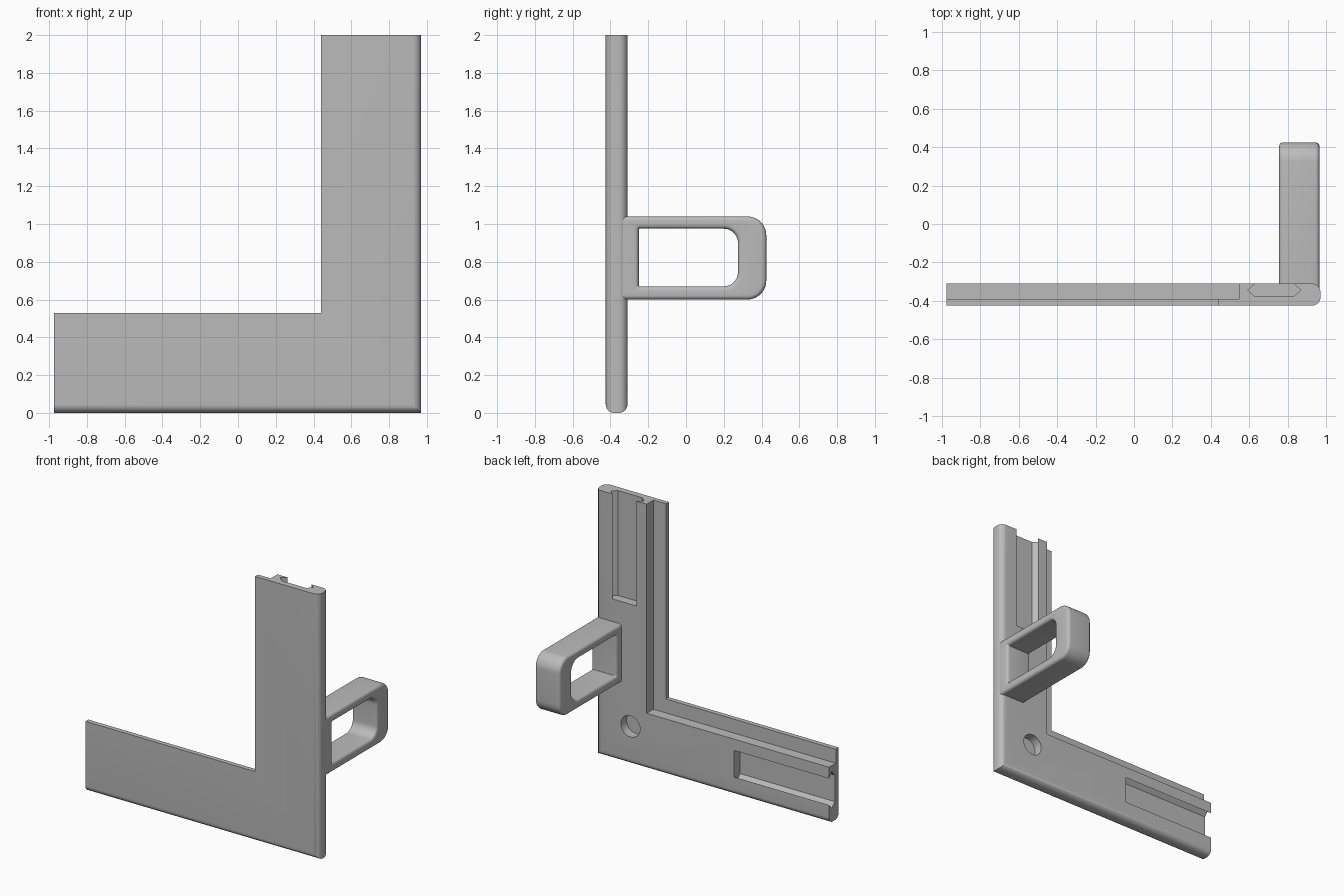
import bpy, bmesh, math
from mathutils import Vector

cube = bpy.data.objects.get("Cube")
if cube:
    bpy.data.objects.remove(cube, do_unlink=True)

grey = bpy.data.materials.new("light grey")
grey.use_nodes = True
grey.diffuse_color = (0.5, 0.5, 0.5, 1)
grey.node_tree.nodes["Principled BSDF"].inputs["Base Color"].default_value = (0.5, 0.5, 0.5, 1)

LEFT, RIGHT, TOP = -0.975, 0.97, 2.0
FRONT, BACK = -0.425, -0.31
LIP = 0.53        # arm width at the front
BODY = 0.425      # arm width behind the lip
LIP_BACK = -0.39
FLOOR = -0.378    # bottom of slots and hole


def finish(name, bm):
    bmesh.ops.recalc_face_normals(bm, faces=bm.faces[:])
    mesh = bpy.data.meshes.new(name)
    bm.to_mesh(mesh)
    bm.free()
    mesh.materials.append(grey)
    obj = bpy.data.objects.new(name, mesh)
    bpy.context.collection.objects.link(obj)
    return obj


def prism(points, direction):
    """Closed solid made by extruding a polygon."""
    bm = bmesh.new()
    face = bm.faces.new([bm.verts.new(p) for p in points])
    new = bmesh.ops.extrude_face_region(bm, geom=[face])["geom"]
    verts = [g for g in new if isinstance(g, bmesh.types.BMVert)]
    bmesh.ops.translate(bm, verts=verts, vec=Vector(direction))
    bmesh.ops.recalc_face_normals(bm, faces=bm.faces[:])
    return bm


def smooth(obj):
    bpy.ops.object.select_all(action="DESELECT")
    obj.select_set(True)
    bpy.context.view_layer.objects.active = obj
    bpy.ops.object.shade_smooth_by_angle(angle=math.radians(30))


def cut(obj, cutter):
    mod = obj.modifiers.new("cut", "BOOLEAN")
    mod.operation, mod.solver, mod.object = "DIFFERENCE", "EXACT", cutter
    cutter.hide_render = True
    bpy.context.view_layer.objects.active = obj
    bpy.ops.object.modifier_apply(modifier=mod.name)
    bpy.data.objects.remove(cutter, do_unlink=True)


# L-shaped plate, with its two outer edges rounded front and back
inner = RIGHT - LIP
outline = [(LEFT, 0), (RIGHT, 0), (RIGHT, TOP), (inner, TOP), (inner, LIP), (LEFT, LIP)]
bm = prism([(x, FRONT, z) for x, z in outline], (0, BACK - FRONT, 0))


def on_outer_edge(e):
    a, b = (v.co for v in e.verts)
    along_y = abs(a.y - b.y) > 0.01
    return not along_y and (max(a.z, b.z) < 0.001 or min(a.x, b.x) > RIGHT - 0.001)


bmesh.ops.bevel(bm, geom=[e for e in bm.edges if on_outer_edge(e)], offset=0.045,
                offset_type="OFFSET", segments=8, profile=0.5, affect="EDGES")
plate = finish("corner_plate", bm)

# Step behind the thin inner lip
x = RIGHT - BODY
step = [(-2, LIP_BACK, BODY), (x, LIP_BACK, BODY), (x, LIP_BACK, 3), (-2, LIP_BACK, 3)]
cut(plate, finish("step_cutter", prism(step, (0, 0.3, 0))))

# Undercut slots running in from the end of each arm
SLOT_LENGTH, SLOT_CENTRE = 0.79, 0.24
section = [(-0.1, FLOOR), (0.1, FLOOR), (0.138, -0.344), (0.1, BACK),
           (0.1, -0.2), (-0.1, -0.2), (-0.1, BACK), (-0.138, -0.344)]
upright = [(RIGHT - SLOT_CENTRE + s, y, TOP - SLOT_LENGTH) for s, y in section]
level = [(LEFT + SLOT_LENGTH, y, SLOT_CENTRE + s) for s, y in section]
cut(plate, finish("upright_slot_cutter", prism(upright, (0, 0, 1))))
cut(plate, finish("level_slot_cutter", prism(level, (-1, 0, 0))))

# Round blind hole near the corner
ring = [2 * math.pi * i / 40 for i in range(40)]
hole = [(0.68 + 0.08 * math.cos(a), FLOOR, 0.29 + 0.08 * math.sin(a)) for a in ring]
cut(plate, finish("hole_cutter", prism(hole, (0, 0.3, 0))))
smooth(plate)


# Loop handle: a rounded section swept around a rounded rectangle
def rounded_loop(y0, y1, z0, z1, near, far, grow):
    y0, z0, y1, z1 = y0 - grow, z0 - grow, y1 + grow, z1 + grow
    near, far = near + grow, far + grow
    corners = [(y1 - far, z1 - far, far, 0), (y0 + near, z1 - near, near, 1),
               (y0 + near, z0 + near, near, 2), (y1 - far, z0 + far, far, 3)]
    for cy, cz, r, quarter in corners:
        for i in range(11):
            a = (quarter + i / 10) * math.pi / 2
            yield cy + r * math.cos(a), cz + r * math.sin(a)


X0, X1, EDGE = 0.755, 0.965, 0.022
arc = [i * math.pi / 10 for i in range(6)]
half = [(X0 + EDGE * (1 - math.sin(a)), EDGE * (1 - math.cos(a))) for a in arc]
half.reverse()
half = [(X0 + EDGE * (1 - math.cos(a)), EDGE * (1 - math.sin(a))) for a in arc]
across = half + [(X0 + X1 - x, d) for x, d in reversed(half)]

bm = bmesh.new()
loops = []
for x, d in across:
    loops.append([(x, y, z) for y, z in rounded_loop(-0.36, 0.425, 0.6, 1.04, 0.03, 0.1, -d)])
for x, d in reversed(across):
    loops.append([(x, y, z) for y, z in rounded_loop(-0.25, 0.275, 0.67, 0.975, 0.005, 0.075, d)])
loops = [[bm.verts.new(p) for p in loop] for loop in loops]
for a, b in zip(loops, loops[1:] + loops[:1]):
    for i in range(len(a)):
        bm.faces.new((a[i - 1], a[i], b[i], b[i - 1]))
smooth(finish("loop_handle", bm))
